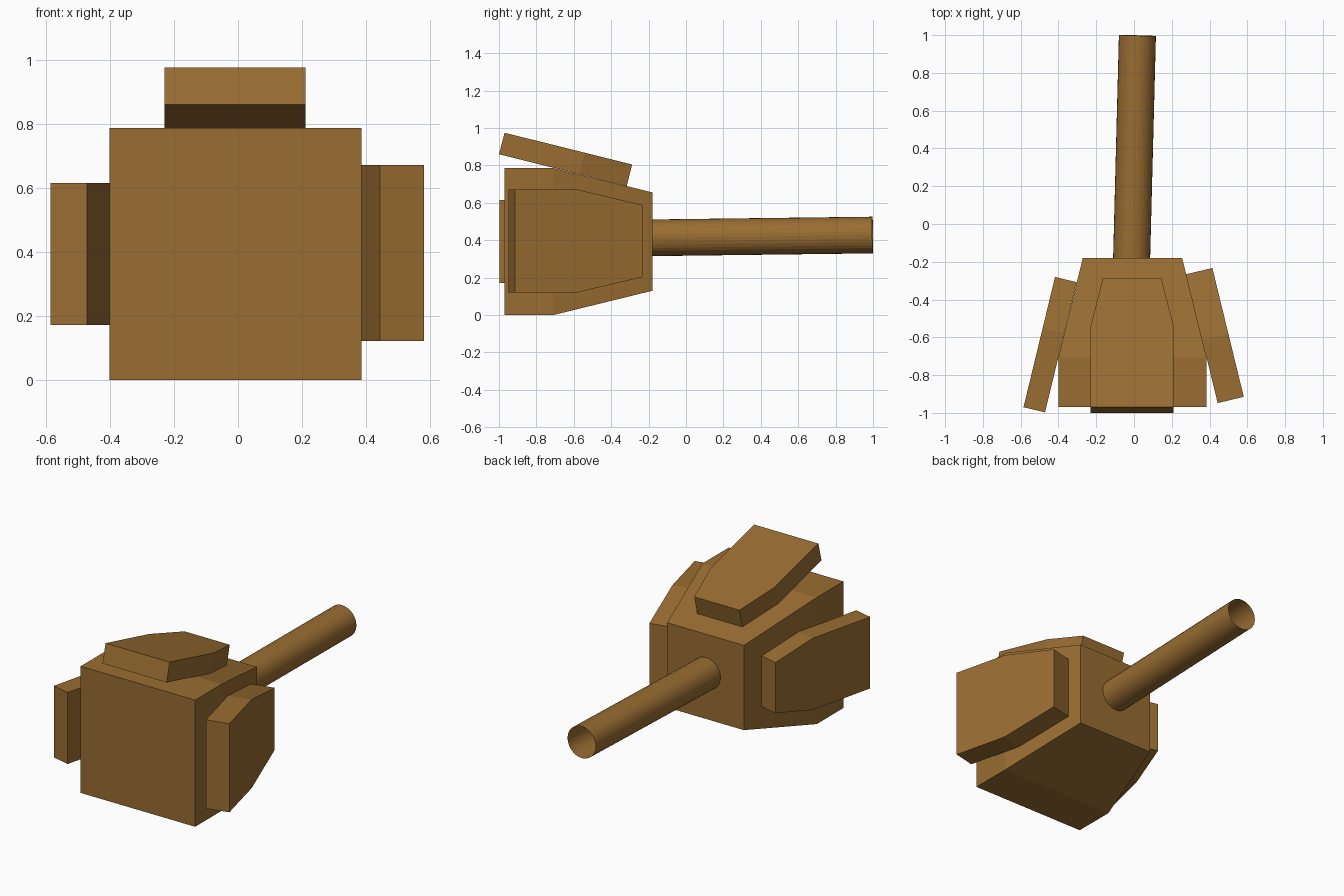
import bpy, bmesh
from mathutils import Vector

if "Cube" in bpy.data.objects:
    bpy.data.objects.remove(bpy.data.objects["Cube"])

wood = bpy.data.materials.new("warm brown")
wood.diffuse_color = (0.319, 0.153, 0.032, 1)
wood.use_nodes = True
wood.node_tree.nodes["Principled BSDF"].inputs["Base Color"].default_value = wood.diffuse_color


def finish(name, bm):
    bmesh.ops.recalc_face_normals(bm, faces=bm.faces)
    mesh = bpy.data.meshes.new(name)
    bm.to_mesh(mesh)
    bm.free()
    mesh.materials.append(wood)
    ob = bpy.data.objects.new(name, mesh)
    bpy.context.collection.objects.link(ob)
    return ob


def loft(name, rings):
    """Closed solid through a list of four-cornered rings."""
    bm = bmesh.new()
    loops = [[bm.verts.new(p) for p in ring] for ring in rings]
    for a, b in zip(loops, loops[1:]):
        for i in range(4):
            j = (i + 1) % 4
            bm.faces.new((a[i], a[j], b[j], b[i]))
    bm.faces.new(loops[0])
    bm.faces.new(loops[-1])
    return finish(name, bm)


def plate(name, outer, inner, center, half, half_end, bend, place):
    """Slanted plate: outer/inner edge lines as (offset, y), tapering after bend."""
    rings = []
    for t, h in ((0, half), (bend, half), (1, half_end)):
        o = Vector(outer[0]).lerp(Vector(outer[1]), t)
        i = Vector(inner[0]).lerp(Vector(inner[1]), t)
        rings.append([place(p[0], p[1], center + s * h)
                      for p, s in ((o, -1), (o, 1), (i, 1), (i, -1))])
    return loft(name, rings)


# Main head: square block narrowing towards the handle
def square(y, h):
    cx, cz = -0.008, 0.393
    return [(cx + sx * h, y, cz + sz * h)
            for sx, sz in ((-1, -1), (1, -1), (1, 1), (-1, 1))]


loft("head_block", [square(-0.97, 0.393), square(-0.71, 0.393), square(-0.18, 0.263)])


# Slanted plates on the top and both sides
def upright(u, y, w):
    return (u, y, w)


def flat(u, y, w):
    return (w, y, u)


plate("top_plate", ((0.975, -0.97), (0.805, -0.288)), ((0.86, -1.0), (0.69, -0.317)),
      -0.01, 0.22, 0.155, 0.63, flat)
plate("left_plate", ((-0.585, -0.97), (-0.418, -0.28)), ((-0.471, -0.997), (-0.304, -0.308)),
      0.393, 0.222, 0.157, 0.61, upright)
plate("right_plate", ((0.581, -0.915), (0.415, -0.233)), ((0.443, -0.948), (0.276, -0.266)),
      0.396, 0.275, 0.193, 0.49, upright)

# Handle: slightly tilted open tube
start, end = Vector((-0.013, -0.20, 0.413)), Vector((0.018, 0.998, 0.428))
bm = bmesh.new()
bmesh.ops.create_cone(bm, cap_ends=False, segments=32, radius1=0.098, radius2=0.098,
                      depth=(end - start).length)
ob = finish("handle", bm)
ob.location = (start + end) / 2
ob.rotation_mode = 'QUATERNION'
ob.rotation_quaternion = (end - start).to_track_quat('Z', 'Y')
